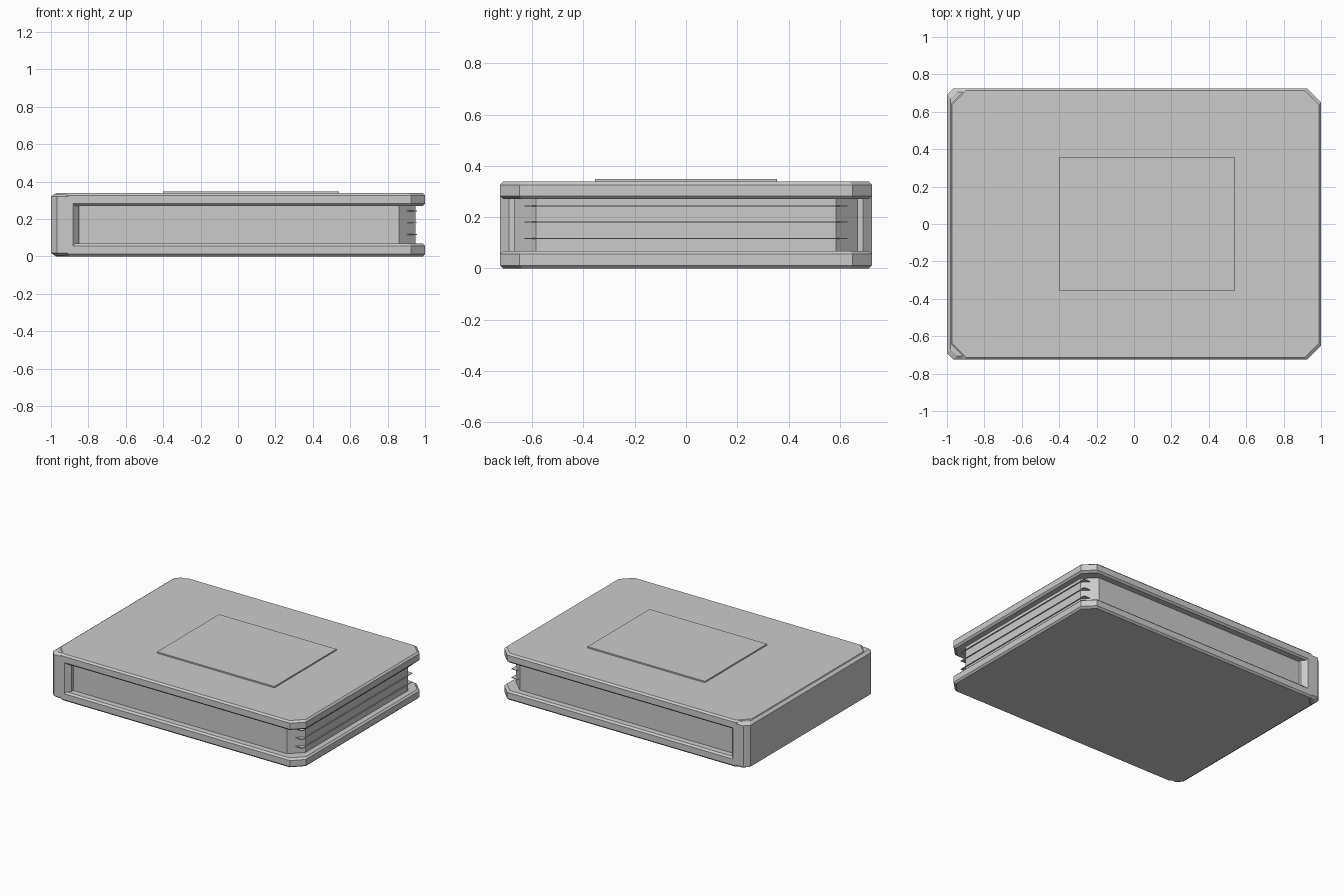
import bpy
import bmesh

if "Cube" in bpy.data.objects:
    bpy.data.objects.remove(bpy.data.objects["Cube"], do_unlink=True)

grey = bpy.data.materials.new("plain grey")
grey.use_nodes = True
grey.diffuse_color = (0.6, 0.6, 0.6, 1)
grey.node_tree.nodes["Principled BSDF"].inputs["Base Color"].default_value = (0.6, 0.6, 0.6, 1)


def octagon(x0, x1, y, cx, cy):
    """Rectangle outline with cut corners, counter-clockwise."""
    return [(x0 + cx, -y), (x1 - cx, -y), (x1, cy - y), (x1, y - cy),
            (x1 - cx, y), (x0 + cx, y), (x0, y - cy), (x0, cy - y)]


def slab(name, x0, x1, y, z0, z1, corner=(0, 0), edge=(0, 0)):
    """Flat slab with cut corners and chamfered top and bottom rims."""
    inset, drop = edge
    rings = [(z0, 0), (z1, 0)]
    if drop:
        rings = [(z0, inset), (z0 + drop, 0), (z1 - drop, 0), (z1, inset)]
    bm = bmesh.new()
    loops = []
    for z, i in rings:
        outline = octagon(x0 + i, x1 - i, y - i, *corner)
        if not corner[0]:
            outline = outline[::2]
        loops.append([bm.verts.new((px, py, z)) for px, py in outline])
    count = len(loops[0])
    for low, high in zip(loops, loops[1:]):
        for k in range(count):
            n = (k + 1) % count
            bm.faces.new((low[k], low[n], high[n], high[k]))
    bm.faces.new(loops[0][::-1])
    bm.faces.new(loops[-1])
    mesh = bpy.data.meshes.new(name)
    bm.to_mesh(mesh)
    bm.free()
    mesh.materials.append(grey)
    obj = bpy.data.objects.new(name, mesh)
    bpy.context.collection.objects.link(obj)
    return obj


# Covers
for name, z in (("bottom_cover", 0), ("top_cover", 0.27)):
    slab(name, -0.985, 1, 0.725, z, z + 0.068, (0.075, 0.075), (0.012, 0.012))

# Spine
slab("spine", -1, -0.85, 0.725, 0.004, 0.334, (0.033, 0.035), (0.02, 0.015))

# Page block and the loose leaves poking out of its edge
slab("page_block", -0.95, 0.95, 0.67, 0.06, 0.275, (0.088, 0.085))
for i, z in enumerate((0.117, 0.18, 0.243)):
    slab(f"loose_leaf_{i + 1}", -0.8, 0.957, 0.63, z - 0.002, z + 0.002)

# Raised title panel
slab("title_panel", -0.4, 0.54, 0.355, 0.33, 0.348)
